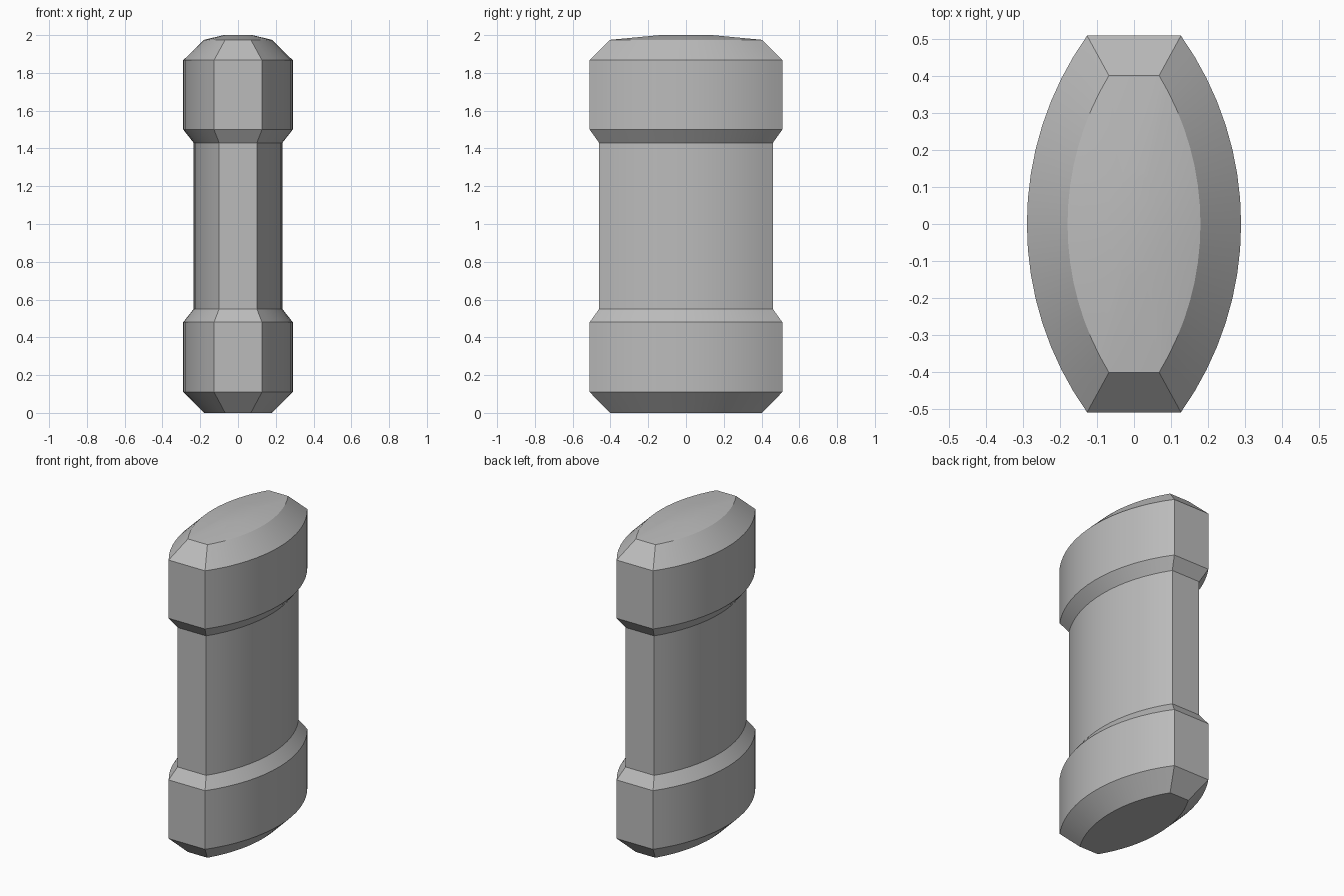
import bpy, bmesh
from math import sqrt, asin, sin, cos, radians

if "Cube" in bpy.data.objects:
    bpy.data.objects.remove(bpy.data.objects["Cube"])

STEPS = 16  # segments along each curved side


def lens_ring(half_width, half_depth, end_width):
    """Lens outline: two bowed sides joined by flat ends."""
    bow = half_width - end_width
    radius = (half_depth ** 2 + bow ** 2) / (2 * bow)
    sweep = asin(half_depth / radius)
    side = []
    for i in range(STEPS + 1):
        a = sweep * (2 * i / STEPS - 1)
        side.append((half_width - radius + radius * cos(a), radius * sin(a)))
    return side + [(-x, -y) for x, y in side]


# Outlines: half width, half depth, end half width
full = (0.29, 0.51, 0.127)
waist = (0.235, 0.46, 0.1)
bevel = (0.18, 0.402, 0.068)
crown = (0.075, 0.138, 0.03)

levels = [(0, bevel), (0.11, full), (0.48, full), (0.55, waist),
          (1.43, waist), (1.5, full), (1.867, full), (1.975, bevel), (2, crown)]

# Loft the body through the outlines
bm = bmesh.new()
rings = [[bm.verts.new((x, y, z)) for x, y in lens_ring(*shape)] for z, shape in levels]
for low, high in zip(rings, rings[1:]):
    for i in range(len(low)):
        j = (i + 1) % len(low)
        bm.faces.new((low[i], low[j], high[j], high[i]))
bm.faces.new(rings[0][::-1])
bm.faces.new(rings[-1])
bmesh.ops.recalc_face_normals(bm, faces=bm.faces)
mesh = bpy.data.meshes.new("capsule_body")
bm.to_mesh(mesh)
bm.free()
body = bpy.data.objects.new("capsule_body", mesh)
bpy.context.collection.objects.link(body)

# Plain grey material
grey = bpy.data.materials.new("plain_grey")
grey.use_nodes = True
colour = (0.5, 0.5, 0.5, 1)
grey.diffuse_color = colour
grey.node_tree.nodes["Principled BSDF"].inputs["Base Color"].default_value = colour
mesh.materials.append(grey)

# Smooth the bowed sides, keep the creases crisp
bpy.context.view_layer.objects.active = body
body.select_set(True)
bpy.ops.object.shade_smooth_by_angle(angle=radians(25))
